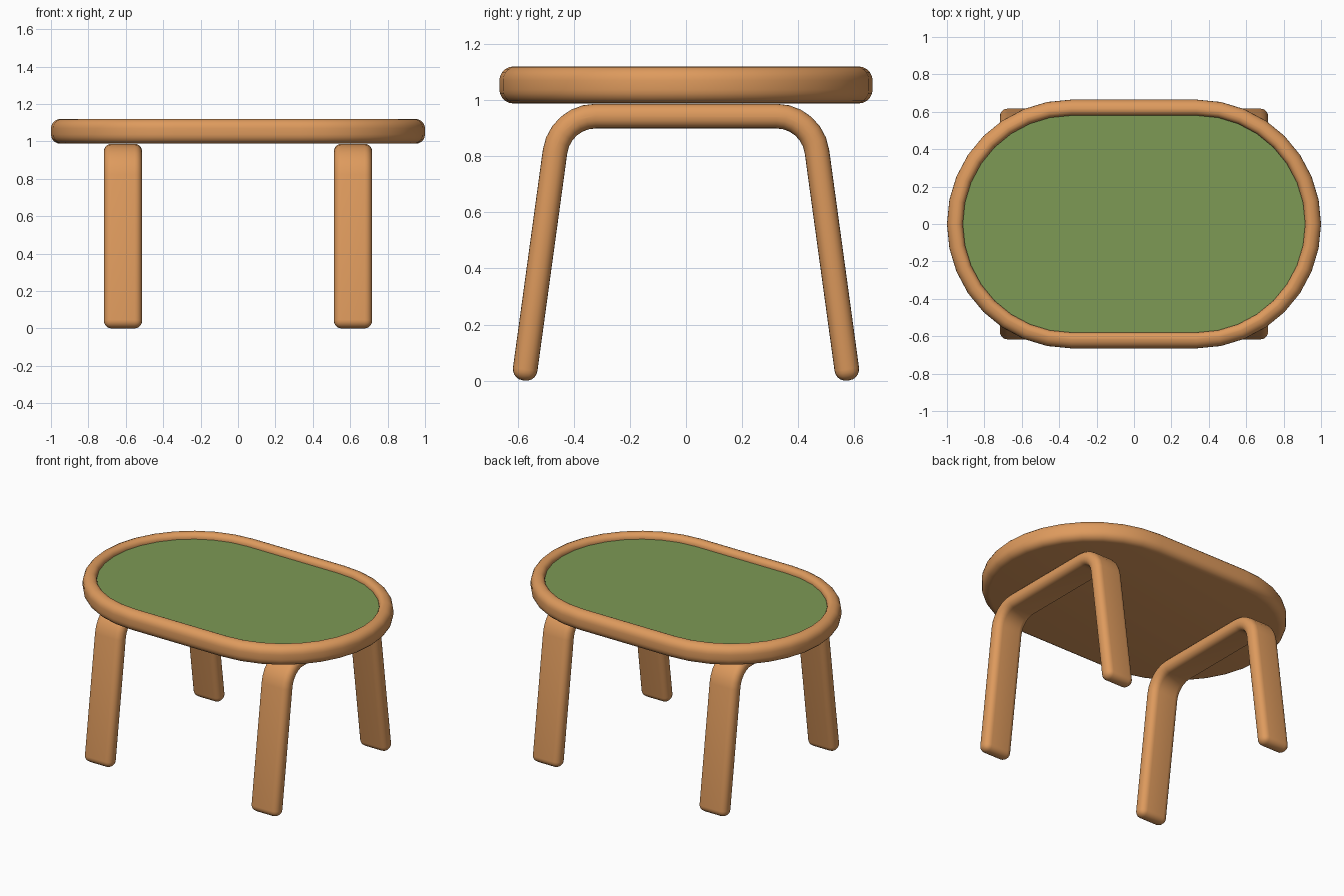
import bpy, bmesh, math

if "Cube" in bpy.data.objects:
    bpy.data.objects.remove(bpy.data.objects["Cube"])


def material(name, rgb):
    m = bpy.data.materials.new(name)
    m.diffuse_color = (*rgb, 1.0)
    m.use_nodes = True
    m.node_tree.nodes["Principled BSDF"].inputs["Base Color"].default_value = m.diffuse_color
    return m


WOOD = material("warm wood", (0.73, 0.325, 0.11))
GREEN = material("moss green", (0.205, 0.32, 0.09))


def finish(name, bm, mat, smooth=True):
    bmesh.ops.recalc_face_normals(bm, faces=bm.faces)
    me = bpy.data.meshes.new(name)
    bm.to_mesh(me)
    bm.free()
    me.materials.append(mat)
    ob = bpy.data.objects.new(name, me)
    bpy.context.collection.objects.link(ob)
    if smooth:
        bpy.ops.object.select_all(action='DESELECT')
        ob.select_set(True)
        bpy.context.view_layer.objects.active = ob
        bpy.ops.object.shade_smooth_by_angle(angle=math.radians(40))
    return ob


def stadium(bm, r, z, straight=0.335, n=16):
    """Ring of vertices: two half circles joined by straight sides."""
    ring = []
    for side, start in ((1, -90), (-1, 90)):
        for i in range(n + 1):
            a = math.radians(start + 180 * i / n)
            ring.append(bm.verts.new((side * straight + r * math.cos(a), r * math.sin(a), z)))
    return ring


def arc(cr, cz, rad, a0, a1, n=5):
    return [(cr + rad * math.cos(math.radians(a0 + (a1 - a0) * i / n)),
             cz + rad * math.sin(math.radians(a0 + (a1 - a0) * i / n))) for i in range(n + 1)]


# Table top: rounded rim profile swept round the oval, flat underside
TOP, BOTTOM, R = 1.12, 0.988, 0.665
PANEL_R, PANEL_Z = 0.58, 1.085
profile = (arc(R - 0.05, BOTTOM + 0.05, 0.05, -90, 0)
           + arc(R - 0.05, TOP - 0.05, 0.05, 0, 90)
           + arc(PANEL_R + 0.032, TOP - 0.032, 0.032, 90, 180)
           + [(PANEL_R, PANEL_Z - 0.01)])
bm = bmesh.new()
rings = [stadium(bm, r, z) for r, z in profile]
for a, b in zip(rings, rings[1:]):
    for i in range(len(a)):
        j = (i + 1) % len(a)
        bm.faces.new((a[i], a[j], b[j], b[i]))
bm.faces.new(rings[0][::-1])
bm.faces.new(rings[-1])
finish("table_rim", bm, WOOD)

# Green inset panel
bm = bmesh.new()
lo, hi = stadium(bm, PANEL_R, PANEL_Z - 0.009), stadium(bm, PANEL_R, PANEL_Z)
for i in range(len(lo)):
    j = (i + 1) % len(lo)
    bm.faces.new((lo[i], lo[j], hi[j], hi[i]))
bm.faces.new(lo[::-1])
bm.faces.new(hi)
finish("top_panel", bm, GREEN, smooth=False)

# Bent-wood leg arches
TILT = math.radians(7.8)
HALF, BEND, BEND_Y, TOP_Z = 0.044, 0.146, 0.322, 0.943


def half_profile(offset):
    """Right half of the arch, from the top bend down to the foot."""
    r, cz = BEND + offset, TOP_Z - BEND
    pts = arc(BEND_Y, cz, r, 90, math.degrees(TILT), 6)
    length = (cz + BEND * math.sin(TILT) - 0.001) / math.cos(TILT)
    y, z = pts[-1]
    pts.append((y + length * math.sin(TILT), z - length * math.cos(TILT)))
    return pts


def full_profile(offset):
    h = half_profile(offset)
    return [(-y, z) for y, z in reversed(h)] + h


for name, x in (("left_leg_arch", -0.615), ("right_leg_arch", 0.615)):
    bm = bmesh.new()
    outline = full_profile(HALF) + full_profile(-HALF)[::-1]
    face = bm.faces.new([bm.verts.new((x - 0.102, y, z)) for y, z in outline])
    ext = bmesh.ops.extrude_face_region(bm, geom=[face], use_keep_orig=True)
    moved = [v for v in ext["geom"] if isinstance(v, bmesh.types.BMVert)]
    bmesh.ops.translate(bm, verts=moved, vec=(0.204, 0, 0))
    bmesh.ops.recalc_face_normals(bm, faces=bm.faces)
    sharp = [e for e in bm.edges if e.calc_face_angle(0) > math.radians(40)]
    bmesh.ops.bevel(bm, geom=sharp, offset=0.04, offset_type='OFFSET', segments=5,
                    profile=0.5, affect='EDGES', clamp_overlap=False)
    finish(name, bm, WOOD)
